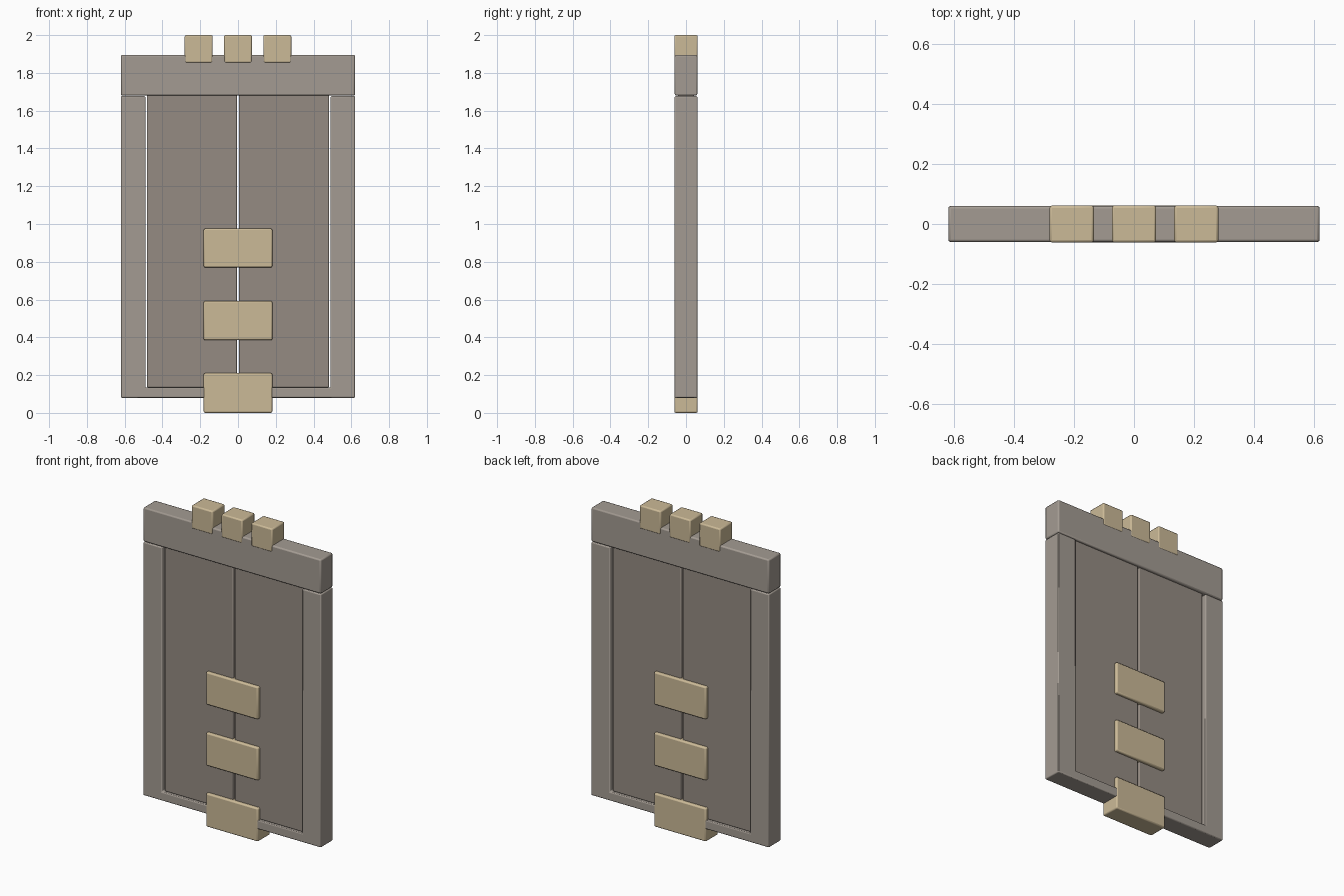
import bpy, bmesh

if "Cube" in bpy.data.objects:
    bpy.data.objects.remove(bpy.data.objects["Cube"])


def material(name, rgb):
    m = bpy.data.materials.new(name)
    m.diffuse_color = (*rgb, 1)
    m.use_nodes = True
    m.node_tree.nodes["Principled BSDF"].inputs["Base Color"].default_value = m.diffuse_color
    return m


STONE = material("stone", (0.37, 0.33, 0.29))
DARK = material("dark_stone", (0.30, 0.26, 0.225))
SAND = material("sandstone", (0.60, 0.49, 0.31))


def slab(name, outline, depth, mat, bevel=0.008):
    """Extrude an x-z outline symmetrically in y and soften its edges."""
    bm = bmesh.new()
    face = bm.faces.new([bm.verts.new((x, -depth, z)) for x, z in outline])
    ext = bmesh.ops.extrude_face_region(bm, geom=[face])
    verts = [v for v in ext["geom"] if isinstance(v, bmesh.types.BMVert)]
    bmesh.ops.translate(bm, verts=verts, vec=(0, 2 * depth, 0))
    bmesh.ops.recalc_face_normals(bm, faces=bm.faces)
    mesh = bpy.data.meshes.new(name)
    bm.to_mesh(mesh)
    bm.free()
    ob = bpy.data.objects.new(name, mesh)
    bpy.context.collection.objects.link(ob)
    mesh.materials.append(mat)
    mod = ob.modifiers.new("soft_edges", "BEVEL")
    mod.width = bevel
    mod.segments = 2
    bpy.ops.object.select_all(action="DESELECT")
    ob.select_set(True)
    bpy.context.view_layer.objects.active = ob
    bpy.ops.object.shade_smooth_by_angle(angle=0.6)
    return ob


def box(name, x0, x1, z0, z1, depth, mat, bevel=0.008):
    return slab(name, [(x0, z0), (x1, z0), (x1, z1), (x0, z1)], depth, mat, bevel)


# U-shaped frame: two posts joined by the bottom rail
slab("door_frame",
     [(-0.62, 0.08), (0.62, 0.08), (0.62, 1.677), (0.49, 1.677),
      (0.49, 0.135), (-0.49, 0.135), (-0.49, 1.677), (-0.62, 1.677)],
     0.06, STONE, 0.006)

# Lintel across the top
box("lintel", -0.62, 0.62, 1.68, 1.895, 0.06, STONE)

# Recessed door leaves with narrow gaps around them
for side, x0, x1 in (("left", -0.482, -0.006), ("right", 0.006, 0.482)):
    box(side + "_door_panel", x0, x1, 0.135, 1.69, 0.042, DARK, 0.005)

# Cross blocks over the centre seam
for i, (z0, z1) in enumerate(((0.0, 0.21), (0.385, 0.592), (0.77, 0.975))):
    box(f"centre_block_{i + 1}", -0.182, 0.182, z0, z1, 0.062, SAND)

# Three blocks set into the top of the lintel
for i in range(3):
    x = (i - 1) * 0.208
    box(f"top_block_{i + 1}", x - 0.074, x + 0.074, 1.853, 2.0, 0.062, SAND)
